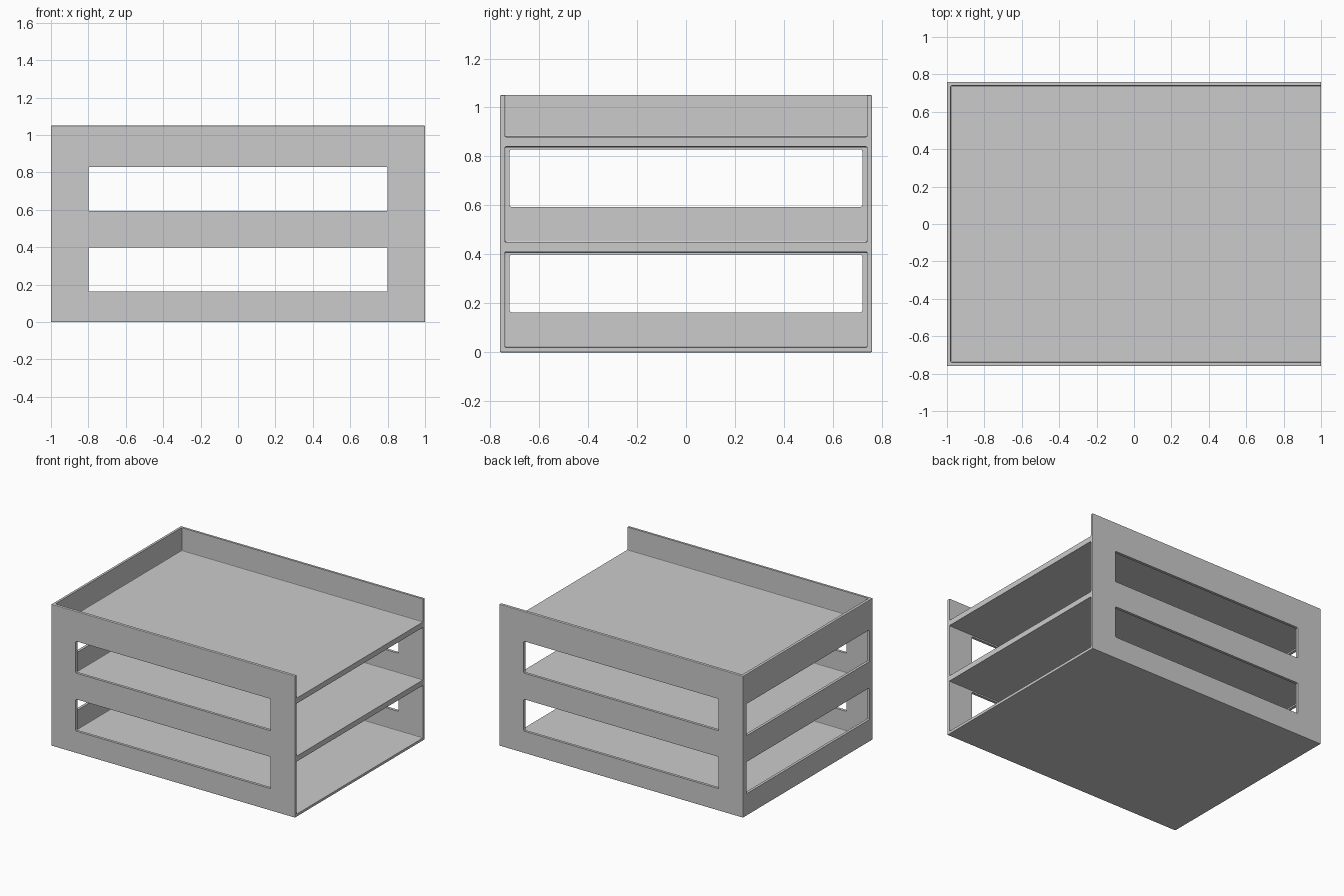
import bpy, bmesh
from mathutils import Vector

if "Cube" in bpy.data.objects:
    bpy.data.objects.remove(bpy.data.objects["Cube"])


def box(name, lo, hi, bevel):
    """Box between two corners with slightly rounded edges."""
    lo, hi = Vector(lo), Vector(hi)
    bm = bmesh.new()
    bmesh.ops.create_cube(bm, size=1)
    for v in bm.verts:
        v.co = (lo + hi) / 2 + v.co * (hi - lo)
    bmesh.ops.bevel(bm, geom=bm.edges[:], offset=bevel, segments=2,
                    profile=0.5, affect='EDGES')
    bmesh.ops.recalc_face_normals(bm, faces=bm.faces[:])
    mesh = bpy.data.meshes.new(name)
    bm.to_mesh(mesh)
    bm.free()
    obj = bpy.data.objects.new(name, mesh)
    bpy.context.collection.objects.link(obj)
    return obj


X, Y, H = 1.0, 0.76, 1.05
WALL = 0.02
PITCH = 0.43

# Solid block that becomes the tray stack
tray = box("letter_tray_stack", (-X, -Y, 0), (X, Y, H), 0.004)

cutters = []
# Three compartments, open to the right; the uppermost is open at the top
for floor, ceiling in ((0.02, 0.41), (0.45, 0.84), (0.88, 1.4)):
    cutters.append(box("compartment_cutter", (-X + WALL, -Y + WALL, floor),
                       (1.3, Y - WALL, ceiling), 0.005))

# Windows through the side walls and the back wall on the two lower levels
for level in range(2):
    z0, z1 = 0.163 + level * PITCH, 0.399 + level * PITCH
    cutters.append(box("side_window_cutter", (-0.8, -1, z0), (0.8, 1, z1), 0.008))
    cutters.append(box("back_window_cutter", (-1.2, -0.72, z0), (-0.85, 0.72, z1), 0.008))

for cutter in cutters:
    mod = tray.modifiers.new("cut", 'BOOLEAN')
    mod.operation = 'DIFFERENCE'
    mod.solver = 'EXACT'
    mod.object = cutter
    cutter.hide_render = True

# Apply the cuts, then remove the helpers
bpy.context.view_layer.objects.active = tray
tray.select_set(True)
for mod in list(tray.modifiers):
    bpy.ops.object.modifier_apply(modifier=mod.name)
for cutter in cutters:
    bpy.data.objects.remove(cutter)
